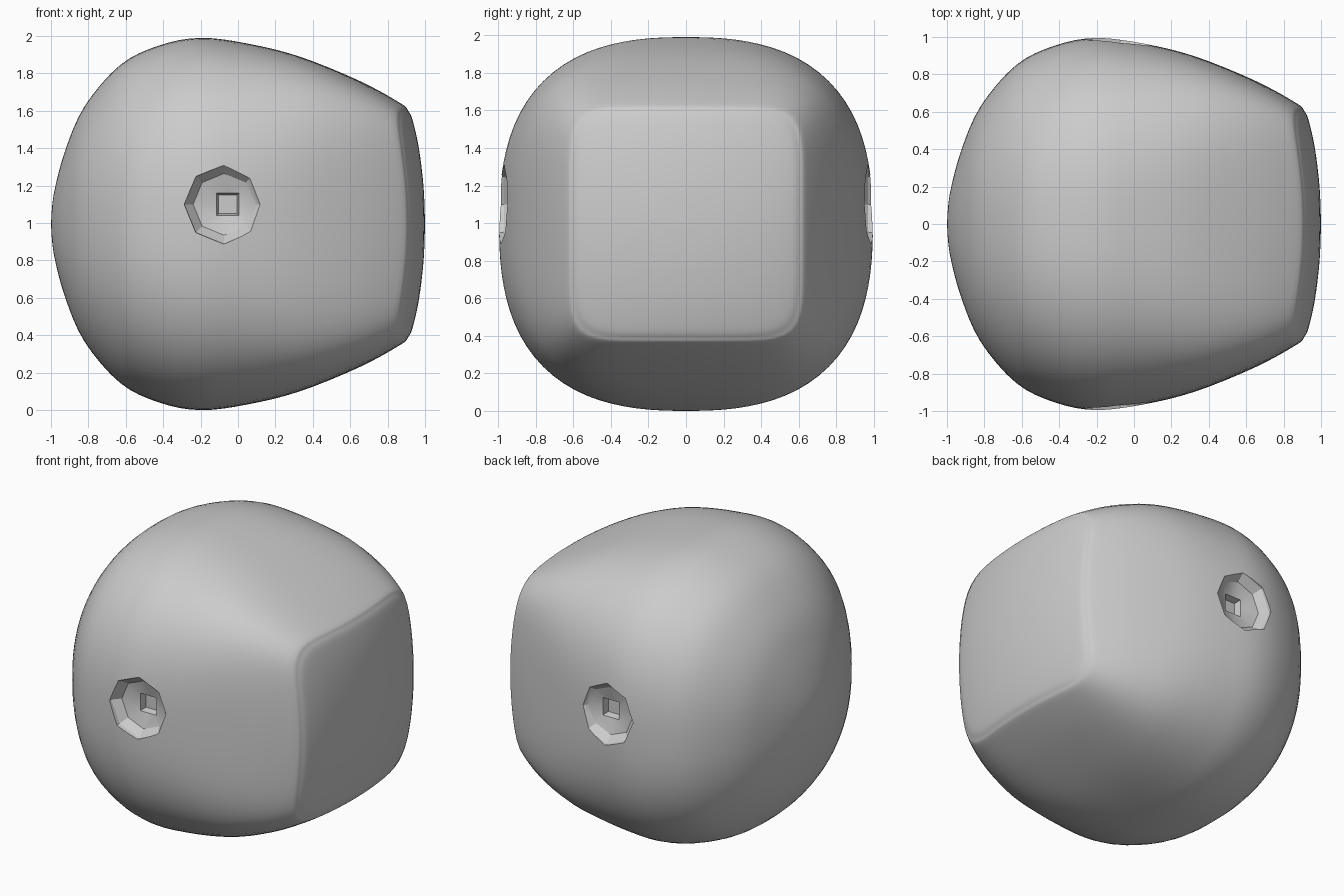
import bpy, bmesh, math
from mathutils import Vector

if "Cube" in bpy.data.objects:
    bpy.data.objects.remove(bpy.data.objects["Cube"])

# Profile keys along x: (x, half size, squareness exponent, backward bow of the corners)
KEYS = [(-1.0, 0.0, 2.15, 0), (-0.985, 0.16, 2.15, 0), (-0.925, 0.39, 2.2, 0),
        (-0.82, 0.63, 2.25, 0), (-0.63, 0.85, 2.35, 0), (-0.42, 0.955, 2.45, 0),
        (-0.2, 0.995, 2.55, 0), (0.05, 0.965, 2.8, 0.03), (0.33, 0.895, 3.4, 0.08),
        (0.65, 0.765, 5.0, 0.16), (0.87, 0.645, 7.0, 0.2), (0.91, 0.605, 7.0, 0.2),
        (0.935, 0.55, 7.0, 0.2), (0.968, 0.4, 7.0, 0.2), (0.992, 0.2, 7.0, 0.2),
        (1.0, 0.0, 7.0, 0.2)]
SEG, STEPS = 96, 4


def smooth_keys():
    """Catmull-Rom interpolation of the profile keys."""
    pts = [Vector(k) for k in KEYS]
    out = []
    for i in range(len(pts) - 1):
        a, b = pts[max(i - 1, 0)], pts[i]
        c, d = pts[i + 1], pts[min(i + 2, len(pts) - 1)]
        for s in range(STEPS):
            t = s / STEPS
            out.append(0.5 * (2 * b + (c - a) * t + (2 * a - 5 * b + 4 * c - d) * t * t
                              + (3 * b - a - 3 * c + d) * t ** 3))
    return out[1:]


def make_object(name, bm):
    bmesh.ops.recalc_face_normals(bm, faces=bm.faces[:])
    mesh = bpy.data.meshes.new(name)
    bm.to_mesh(mesh)
    bm.free()
    ob = bpy.data.objects.new(name, mesh)
    bpy.context.collection.objects.link(ob)
    return ob


def bridge(bm, rings):
    for a, b in zip(rings, rings[1:]):
        n = len(a)
        for i in range(n):
            j = (i + 1) % n
            bm.faces.new((a[i], a[j], b[j], b[i]))


# Body: rounded block, domed on the left, tapering to a squarish end on the right
bm = bmesh.new()
rings = []
for x, r, n, bow in smooth_keys():
    ring = []
    for i in range(SEG):
        a = 2 * math.pi * i / SEG
        c, s = math.cos(a), math.sin(a)
        rho = r * (abs(c) ** n + abs(s) ** n) ** (-1 / n)
        ring.append(bm.verts.new((x - bow * (rho * rho - r * r), rho * c, 0.995 + rho * s)))
    rings.append(ring)
bridge(bm, rings)
for x, ring in ((-1, rings[0]), (1, rings[-1])):
    tip = bm.verts.new((x, 0, 0.995))
    for i in range(SEG):
        bm.faces.new((tip, ring[i], ring[(i + 1) % SEG]))
body = make_object("body", bm)


# Socket cutters: eight-sided funnel narrowing to a small square pit
def socket_cutter(side):
    bm = bmesh.new()
    rings = []
    for y, r, square in ((1.1, 0.23, 0), (0.97, 0.21, 0), (0.92, 0.165, 0),
                         (0.895, 0.06, 1), (0.85, 0.05, 1)):
        ring = []
        for i in range(8):
            a = math.pi * i / 4
            c, s = math.cos(a), math.sin(a)
            k = r / max(abs(c), abs(s)) if square else r
            ring.append(bm.verts.new((-0.075 + 0.02 * square + k * c, side * y, 1.1 + k * s)))
        rings.append(ring)
    bridge(bm, rings)
    bm.faces.new(rings[0])
    bm.faces.new(rings[-1])
    cutter = make_object("socket_cutter", bm)
    cutter.hide_render = True
    cutter.hide_viewport = True
    return cutter


bpy.context.view_layer.objects.active = body
body.select_set(True)
cutters = [socket_cutter(s) for s in (-1, 1)]
for cutter in cutters:
    mod = body.modifiers.new("socket", 'BOOLEAN')
    mod.operation = 'DIFFERENCE'
    mod.solver = 'EXACT'
    mod.object = cutter
    bpy.ops.object.modifier_apply(modifier=mod.name)
for cutter in cutters:
    bpy.data.objects.remove(cutter)
bpy.ops.object.shade_smooth_by_angle(angle=math.radians(30))
